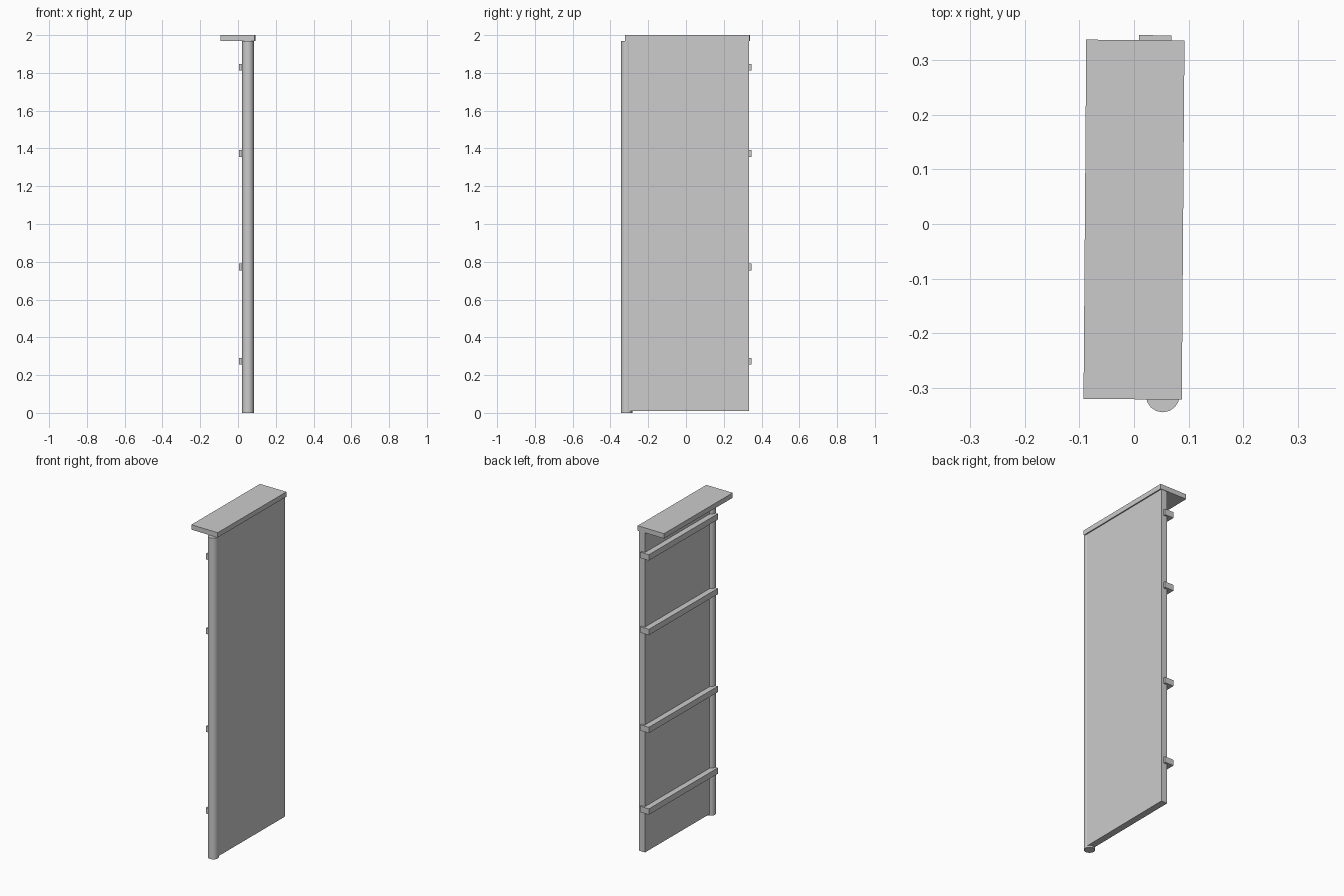
import bpy, math
from mathutils import Matrix

if "Cube" in bpy.data.objects:
    bpy.data.objects.remove(bpy.data.objects["Cube"])

# whole model is turned very slightly about z
TURN = Matrix.Rotation(math.radians(-0.43), 4, 'Z')


def place(name):
    ob = bpy.context.object
    ob.name = name
    ob.matrix_world = TURN @ ob.matrix_basis
    return ob


def box(name, x0, x1, y0, y1, z0, z1):
    bpy.ops.mesh.primitive_cube_add(size=1)
    ob = bpy.context.object
    ob.location = ((x0 + x1) / 2, (y0 + y1) / 2, (z0 + z1) / 2)
    ob.scale = (x1 - x0, y1 - y0, z1 - z0)
    return place(name)


# top board
box("top_board", -0.09, 0.09, -0.321, 0.337, 1.97, 2.0)

# tall side panel
box("side_panel", 0.042, 0.083, -0.315, 0.334, 0.01, 1.97)

# rounded front post
bpy.ops.mesh.primitive_cylinder_add(vertices=16, radius=0.031, depth=1.968,
                                    location=(0.055, -0.3135, 0.984))
place("front_post")
bpy.ops.object.shade_smooth_by_angle(angle=math.radians(35))

# shelf rails let into the panel
for i, z in enumerate((0.255, 0.755, 1.355, 1.812)):
    box(f"shelf_rail_{i + 1}", 0.007, 0.066, -0.315, 0.346, z, z + 0.036)
